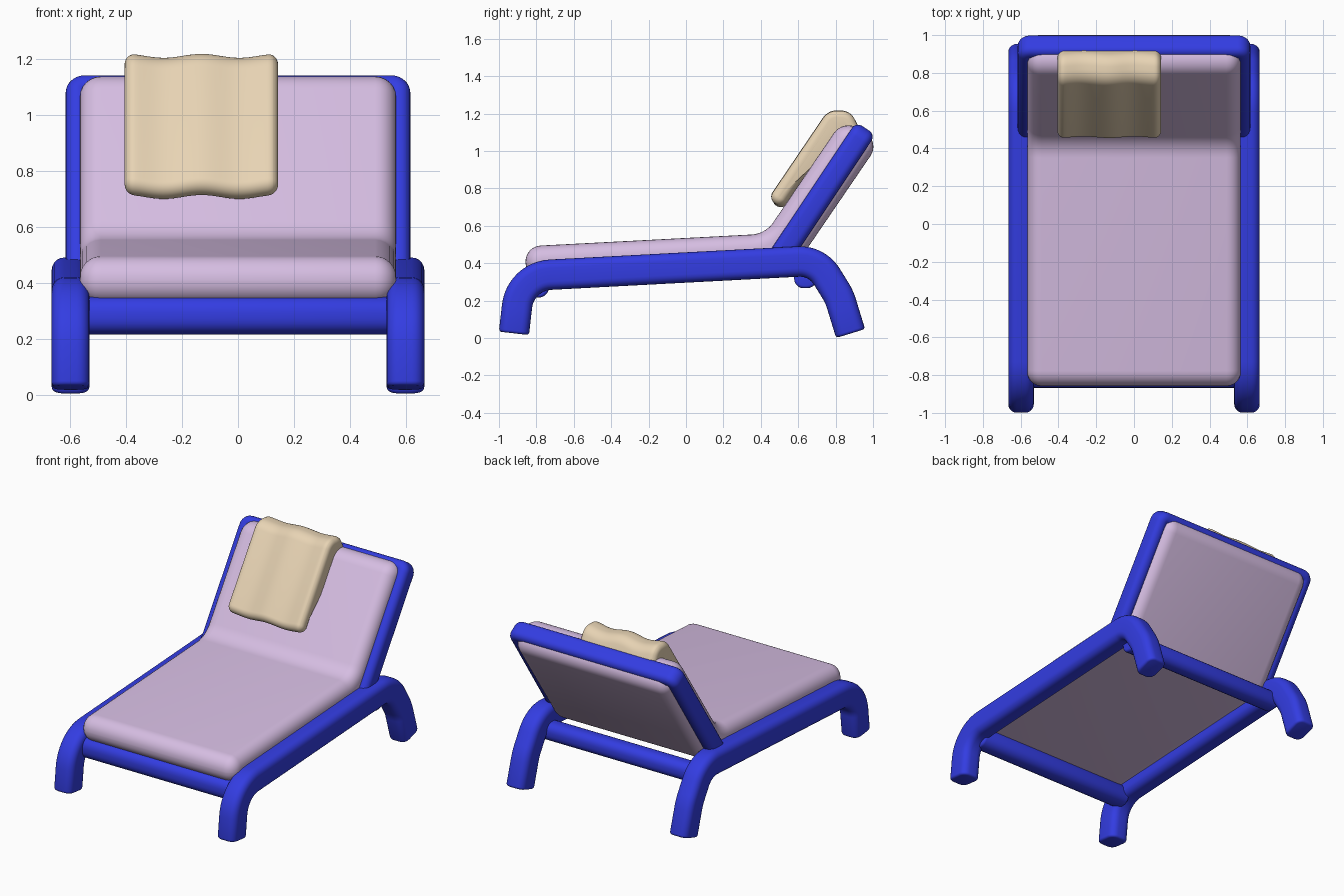
import bpy, bmesh, math
from mathutils import Vector

cube = bpy.data.objects.get("Cube")
if cube:
    bpy.data.objects.remove(cube, do_unlink=True)


def material(name, rgb):
    m = bpy.data.materials.new(name)
    m.use_nodes = True
    m.diffuse_color = (*rgb, 1)
    m.node_tree.nodes["Principled BSDF"].inputs["Base Color"].default_value = (*rgb, 1)
    return m


BLUE = material("frame blue", (0.033, 0.046, 0.76))
LILAC = material("cushion lilac", (0.67, 0.51, 0.76))
BEIGE = material("towel beige", (0.81, 0.66, 0.46))


def finish(name, bm, mat):
    bmesh.ops.recalc_face_normals(bm, faces=bm.faces)
    mesh = bpy.data.meshes.new(name)
    bm.to_mesh(mesh)
    bm.free()
    mesh.materials.append(mat)
    ob = bpy.data.objects.new(name, mesh)
    bpy.context.collection.objects.link(ob)
    bpy.ops.object.select_all(action='DESELECT')
    bpy.context.view_layer.objects.active = ob
    ob.select_set(True)
    bpy.ops.object.shade_smooth_by_angle(angle=math.radians(40))
    return ob


def fillet(points, closed, steps=8):
    """Round each corner (position, radius) with an arc."""
    out, n = [], len(points)
    for i, (p, r) in enumerate(points):
        if r == 0 or (not closed and i in (0, n - 1)):
            out.append(p)
            continue
        a = (points[i - 1][0] - p).normalized()
        b = (points[(i + 1) % n][0] - p).normalized()
        half = a.angle(b) / 2
        reach = r / math.tan(half)
        centre = p + (a + b).normalized() * (r / math.sin(half))
        start = (p + a * reach - centre).normalized()
        end = (p + b * reach - centre).normalized()
        out += [centre + start.slerp(end, k / steps) * r for k in range(steps + 1)]
    return out


def yz(y, z, r=0, x=0):
    return Vector((x, y, z)), r


def slab(name, outline, x0, x1, rim, mat, cuts=0, shift=None):
    """Side outline stretched across x, with rounded rims."""
    bm = bmesh.new()
    loop = fillet([yz(*p) for p in outline], True)
    face = bm.faces.new([bm.verts.new((x0, p.y, p.z)) for p in loop])
    ext = bmesh.ops.extrude_face_region(bm, geom=[face], use_keep_orig=True)
    moved = [g for g in ext["geom"] if isinstance(g, bmesh.types.BMVert)]
    bmesh.ops.translate(bm, verts=moved, vec=(x1 - x0, 0, 0))
    bmesh.ops.recalc_face_normals(bm, faces=bm.faces)
    rims = [e for e in bm.edges if abs(e.verts[0].co.x - e.verts[1].co.x) < 1e-5]
    bmesh.ops.bevel(bm, geom=rims, offset=rim, offset_type='OFFSET', segments=6,
                    profile=0.5, affect='EDGES', clamp_overlap=False)
    for k in range(1, cuts):
        x = x0 + (x1 - x0) * k / cuts
        bmesh.ops.bisect_plane(bm, geom=bm.verts[:] + bm.edges[:] + bm.faces[:],
                               dist=1e-5, plane_co=(x, 0, 0), plane_no=(1, 0, 0))
    if shift:
        for v in bm.verts:
            v.co += shift(v.co.x)
    return finish(name, bm, mat)


def sweep(name, points, side, w, d, r, mat, end=0.015):
    """Rounded rectangle (w along side, d across) swept along a filleted path."""
    path = fillet(points, False, 12)
    section = []
    for sx, sy, a0 in ((1, 1, 0), (-1, 1, 90), (-1, -1, 180), (1, -1, 270)):
        for k in range(6):
            a = math.radians(a0 + 18 * k)
            section.append((sx * (w / 2 - r) + r * math.cos(a),
                            sy * (d / 2 - r) + r * math.sin(a)))
    bm = bmesh.new()
    rings = []
    for i, p in enumerate(path):
        tangent = (path[min(i + 1, len(path) - 1)] - path[max(i - 1, 0)]).normalized()
        up = tangent.cross(side)
        rings.append([bm.verts.new(p + side * u + up * v) for u, v in section])
    n = len(section)
    for a, b in zip(rings, rings[1:]):
        for k in range(n):
            bm.faces.new((a[k], a[(k + 1) % n], b[(k + 1) % n], b[k]))
    caps = [bm.faces.new(rings[0]), bm.faces.new(rings[-1])]
    bmesh.ops.recalc_face_normals(bm, faces=bm.faces)
    bmesh.ops.bevel(bm, geom=[e for f in caps for e in f.edges], offset=end, segments=3,
                    profile=0.5, affect='EDGES', clamp_overlap=False)
    return finish(name, bm, mat)


X = Vector((1, 0, 0))

# Side rails that bend down into the legs
for label, s in (("left", 1), ("right", -1)):
    x = 0.598 * s
    sweep(label + "_rail_and_legs",
          [yz(-0.92, 0.025, 0, x), yz(-0.885, 0.33, 0.19, x), yz(0.7, 0.414, 0.17, x),
           yz(0.82, 0.22, 0.3, x), yz(0.88, 0.024, 0, x)],
          X, 0.135, 0.162, 0.045, BLUE)

# Cross bars under the seat
for label, y, z, size in (("front", -0.8, 0.283, 0.135), ("rear", 0.638, 0.326, 0.12)):
    sweep(label + "_cross_bar", [yz(y, z, 0, -0.58), yz(y, z, 0, 0.58)],
          Vector((0, 0, 1)), size, size, size * 0.42, BLUE)

# Reclined back frame, an upturned U
along = Vector((0, 0.555, 0.832))
normal = Vector((0, 0.832, -0.555))
base = Vector((0, 0.537, 0.485))
foot, top = base - along * 0.06, base + along * 0.722
side = X * 0.573
sweep("back_frame", [(foot - side, 0), (top - side, 0.025), (top + side, 0.025), (foot + side, 0)],
      normal, 0.125, 0.085, 0.04, BLUE)

# One-piece cushion, bent between seat and back
slab("cushion", [(-0.858, 0.32, 0.08), (-0.858, 0.49, 0.085), (0.425, 0.557, 0.15),
                 (0.842, 1.172, 0.095), (1.036, 1.046, 0.085), (0.588, 0.39, 0.1)],
     -0.565, 0.565, 0.075, LILAC)

# Towel draped over the top of the back, gently waved across its width
slab("towel", [(0.443, 0.738, 0.042), (0.764, 1.212, 0.09), (0.885, 1.207, 0.08),
               (0.94, 1.09, 0.04), (0.865, 1.06, 0.03), (0.822, 1.142, 0.02),
               (0.515, 0.69, 0.042)],
     -0.405, 0.143, 0.037, BEIGE, cuts=32,
     shift=lambda x: Vector((0, -0.004, 0.007)) * math.cos((x + 0.13) * math.tau / 0.27))
